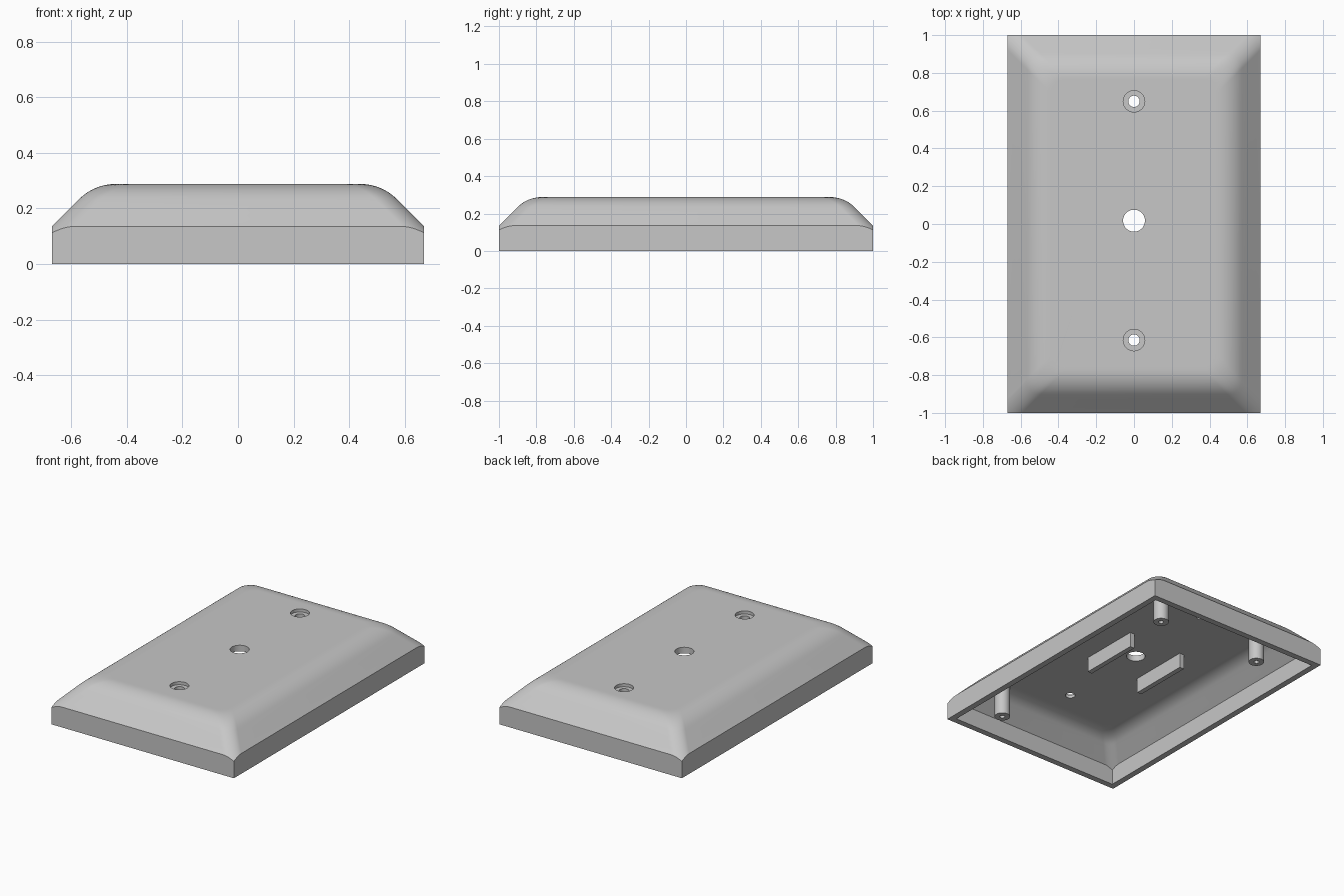
import bpy, bmesh, math

cube = bpy.data.objects.get("Cube")
if cube:
    bpy.data.objects.remove(cube, do_unlink=True)

HX, HY, TOP, WALL = 0.67, 1.0, 0.288, 0.04
FLAT = 0.23                 # inset at which the slope becomes the flat face
UNDER = TOP - WALL
HOLE_Y = 0.0175             # centre of the hole pattern

grey = bpy.data.materials.new("light grey plastic")
grey.use_nodes = True
grey.diffuse_color = (0.57, 0.57, 0.57, 1)
grey.node_tree.nodes["Principled BSDF"].inputs["Base Color"].default_value = grey.diffuse_color


def finish(bm, name):
    bmesh.ops.recalc_face_normals(bm, faces=bm.faces)
    mesh = bpy.data.meshes.new(name)
    bm.to_mesh(mesh)
    bm.free()
    mesh.materials.append(grey)
    obj = bpy.data.objects.new(name, mesh)
    bpy.context.collection.objects.link(obj)
    return obj


def activate(obj):
    bpy.ops.object.select_all(action='DESELECT')
    obj.select_set(True)
    bpy.context.view_layer.objects.active = obj


def smooth(obj):
    activate(obj)
    bpy.ops.object.shade_smooth_by_angle(angle=math.radians(30))


def bridge(bm, a, b):
    for i in range(len(a)):
        j = (i + 1) % len(a)
        bm.faces.new((a[i], a[j], b[j], b[i]))


def ring(bm, hx, hy, m, hip, height, steps=8):
    """Rectangle inset by m, with extra points near the corners for the rounded hip."""
    verts = []
    for sx, sy in ((1, 1), (-1, 1), (-1, -1), (1, -1)):
        corner = []
        for k in range(-steps, steps + 1):
            d = hip * abs(k) / steps
            t = m + (d + math.sqrt(2 * hip * hip - d * d)) / 2 - hip
            x = hx - m - (d if k > 0 else 0)
            y = hy - m - (d if k < 0 else 0)
            corner.append((sx * x, sy * y, height(t)))
        if sx * sy < 0:
            corner.reverse()
        verts += [bm.verts.new(c) for c in corner]
    return verts


def dome(bm, hx, hy, top, flat, radius, hip):
    """Wall from z = 0, 45 degree slope, tangent arc, flat face. Returns the bottom ring."""
    straight = flat - radius * math.sin(math.pi / 4)

    def height(t):
        if t >= flat:
            return top
        if t > straight:
            return top - radius + math.sqrt(radius ** 2 - (flat - t) ** 2)
        return top - radius * (1 - math.cos(math.pi / 4)) - (straight - t)

    insets = [straight * i / 4 for i in range(4)]
    insets += [flat - radius * math.sin(math.pi / 4 * (1 - i / 10)) for i in range(11)]
    insets += [flat + hip * 0.15, flat + hip * 0.3]
    bottom = ring(bm, hx, hy, 0, hip, lambda t: 0)
    last = bottom
    for m in insets:
        new = ring(bm, hx, hy, m, hip, height)
        bridge(bm, last, new)
        last = new
    bm.faces.new(last)
    return bottom


def lathe(name, profile, x, y, sides=40):
    """Revolve (radius, z) points about a vertical axis, capping both ends."""
    bm = bmesh.new()
    rings = []
    for r, z in profile:
        rings.append([bm.verts.new((x + r * math.cos(a), y + r * math.sin(a), z))
                      for a in (2 * math.pi * i / sides for i in range(sides))])
    for a, b in zip(rings, rings[1:]):
        bridge(bm, a, b)
    bm.faces.new(rings[0])
    bm.faces.new(rings[-1])
    return finish(bm, name)


# Hollow cover plate
bm = bmesh.new()
outer = dome(bm, HX, HY, TOP, FLAT, 0.186, 0.078)
inner = dome(bm, HX - WALL, HY - WALL, UNDER, FLAT - WALL, 0.146, 0.06)
bridge(bm, outer, inner)
plate = finish(bm, "cover_plate")

# Centre hole and two counterbored screw holes
step = TOP - 0.02
bored = [(0.03, 0.15), (0.03, step), (0.057, step), (0.057, 0.4)]
cutters = [lathe("centre_cutter", [(0.058, 0.15), (0.058, 0.4)], 0, HOLE_Y)]
cutters += [lathe("screw_cutter", bored, 0, HOLE_Y + s * 0.632) for s in (-1, 1)]
for cutter in cutters:
    cutter.hide_render = True
    mod = plate.modifiers.new("hole", 'BOOLEAN')
    mod.operation, mod.solver, mod.object = 'DIFFERENCE', 'EXACT', cutter
    activate(plate)
    bpy.ops.object.modifier_apply(modifier=mod.name)
    bpy.data.objects.remove(cutter, do_unlink=True)
smooth(plate)

# Hollow mounting posts on the underside
post = [(0.048, UNDER + 0.015), (0.048, 0.04), (0.016, 0.04), (0.016, 0.14)]
for name, x, y in (("back_right_post", -0.385, 0.72), ("back_left_post", 0.385, 0.72),
                   ("front_left_post", 0.385, -0.81)):
    smooth(lathe(name, post, x, y, 32))

# Guide ribs on either side of the centre hole
for name, side in (("right_rib", -1), ("left_rib", 1)):
    bm = bmesh.new()
    bmesh.ops.create_cube(bm, size=1)
    low, high = UNDER - 0.1, UNDER + 0.01
    bmesh.ops.scale(bm, vec=(0.033, 0.41, high - low), verts=bm.verts)
    bmesh.ops.translate(bm, vec=(side * 0.2, HOLE_Y, (low + high) / 2), verts=bm.verts)
    finish(bm, name)
